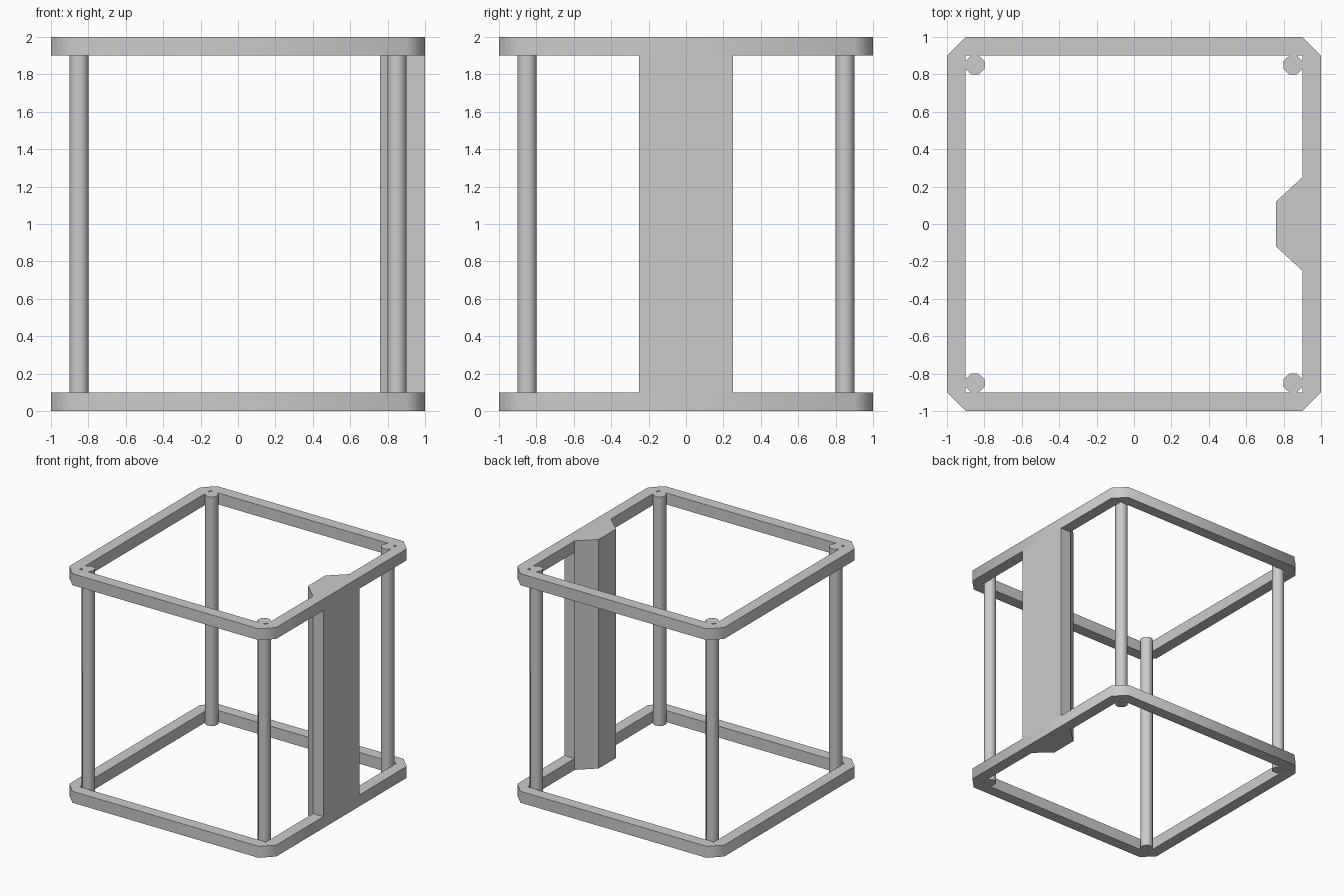
import bpy, bmesh
from math import pi, cos, sin, radians

if "Cube" in bpy.data.objects:
    bpy.data.objects.remove(bpy.data.objects["Cube"])


def extrude_object(name, slabs, smooth=False):
    """slabs: list of (flat faces as xy loops, z0, z1), each extruded upward."""
    bm = bmesh.new()
    for loops, z0, z1 in slabs:
        cache = {}

        def vert(p):
            key = (round(p[0], 4), round(p[1], 4))
            if key not in cache:
                cache[key] = bm.verts.new((p[0], p[1], z0))
            return cache[key]

        faces = [bm.faces.new([vert(p) for p in loop]) for loop in loops]
        ret = bmesh.ops.extrude_face_region(bm, geom=faces, use_keep_orig=True)
        top = [g for g in ret["geom"] if isinstance(g, bmesh.types.BMVert)]
        bmesh.ops.translate(bm, verts=top, vec=(0, 0, z1 - z0))
    bmesh.ops.recalc_face_normals(bm, faces=bm.faces[:])
    mesh = bpy.data.meshes.new(name)
    bm.to_mesh(mesh)
    bm.free()
    obj = bpy.data.objects.new(name, mesh)
    bpy.context.collection.objects.link(obj)
    if smooth:
        bpy.ops.object.select_all(action="DESELECT")
        bpy.context.view_layer.objects.active = obj
        obj.select_set(True)
        bpy.ops.object.shade_smooth_by_angle(angle=radians(50))
    return obj


def turn(p, quarter):
    """Rotate a point by quarter turns about the centre."""
    for _ in range(quarter % 4):
        p = (-p[1], p[0])
    return p


# Square rings with chamfered outer corners and a square opening
ring = []
for q in range(4):
    ring.append([turn((1, 0.9), q), turn((0.9, 1), q), turn((0.9, 0.9), q)])
    ring.append([turn((0.9, 0.9), q), turn((0.9, 1), q),
                 turn((1, 0.9), q + 1), turn((0.9, 0.9), q + 1)])
extrude_object("bottom_ring", [(ring, 0, 0.1)], smooth=True)
extrude_object("top_ring", [(ring, 1.9, 2)], smooth=True)

# Octagonal corner posts nested inside the rings
r = 0.05 / cos(pi / 8)
for sx, side in ((-1, "left"), (1, "right")):
    for sy, end in ((-1, "front"), (1, "back")):
        octagon = [(sx * 0.85 + r * cos(pi / 8 + i * pi / 4),
                    sy * 0.85 + r * sin(pi / 8 + i * pi / 4)) for i in range(8)]
        extrude_object(f"{end}_{side}_post", [([octagon], 0, 2)], smooth=True)

# Right side pillar: full-height tapered rib plus the panel between the rings
rib = [(0.9, -0.25), (0.9, 0.25), (0.76, 0.12), (0.76, -0.12)]
panel = [(0.9, -0.25), (1, -0.25), (1, 0.25), (0.9, 0.25)]
extrude_object("side_pillar", [([rib], 0, 2), ([panel], 0.1, 1.9)])
